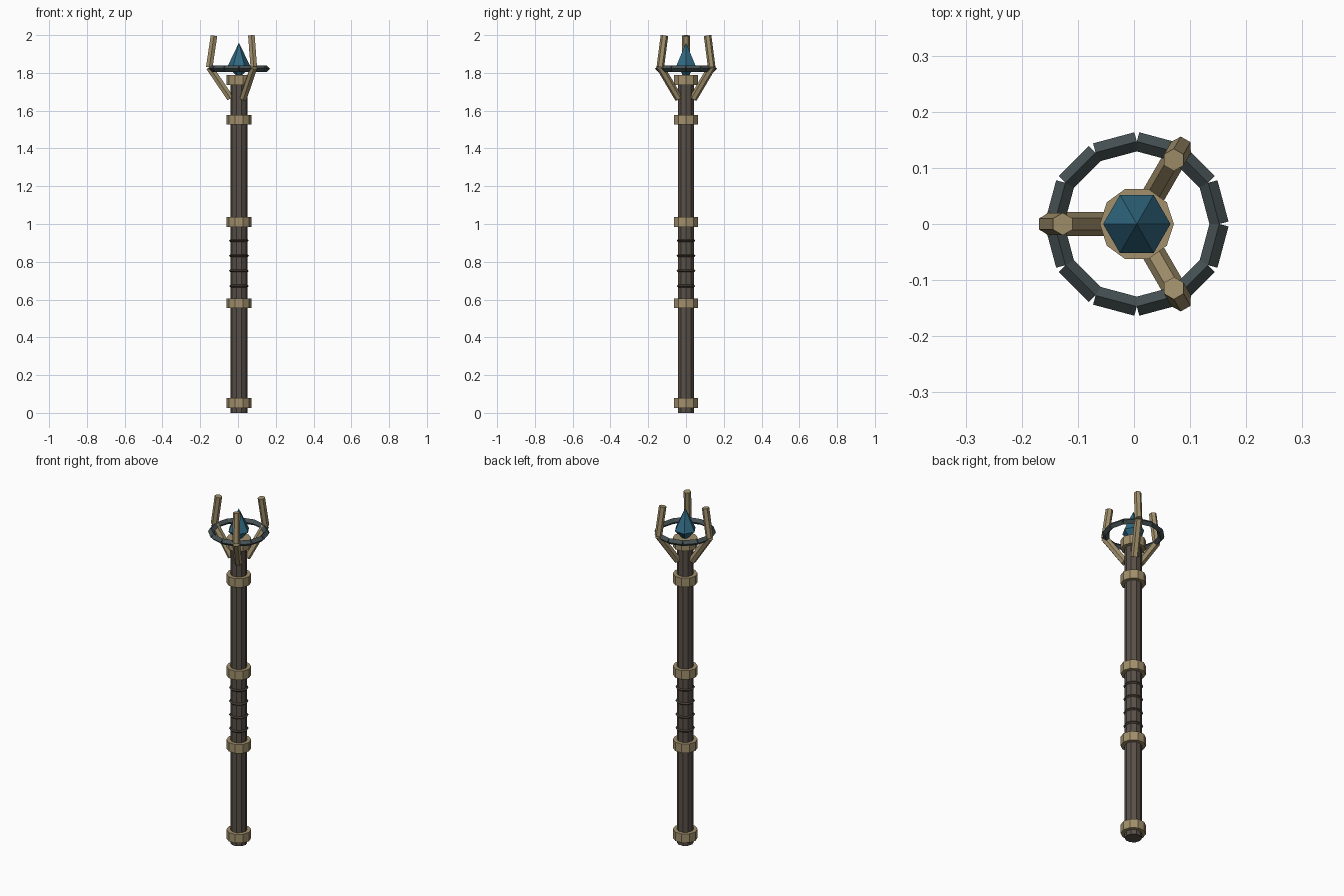
import bpy, bmesh
from math import cos, sin, pi, radians
from mathutils import Vector, Matrix

if "Cube" in bpy.data.objects:
    bpy.data.objects.remove(bpy.data.objects["Cube"])

CX = 0.005  # staff axis, offset because the three prongs are asymmetric in x


def material(name, rgb):
    m = bpy.data.materials.new(name)
    m.diffuse_color = (*rgb, 1)
    m.use_nodes = True
    m.node_tree.nodes["Principled BSDF"].inputs["Base Color"].default_value = m.diffuse_color
    return m


WOOD = material("dark_wood", (0.10, 0.08, 0.065))
GOLD = material("brass", (0.36, 0.28, 0.15))
IRON = material("iron", (0.06, 0.08, 0.085))
GEM = material("blue_crystal", (0.03, 0.14, 0.22))
WRAP = material("grip_wrap", (0.06, 0.045, 0.035))


def finish(bm, name, mat):
    bmesh.ops.recalc_face_normals(bm, faces=bm.faces)
    me = bpy.data.meshes.new(name)
    bm.to_mesh(me)
    bm.free()
    me.materials.append(mat)
    ob = bpy.data.objects.new(name, me)
    ob.location.x = CX
    bpy.context.collection.objects.link(ob)
    return ob


def add_rod(bm, a, b, r, sides, side_axis):
    """Prism from a to b with one corner pointing along side_axis."""
    a, b = Vector(a), Vector(b)
    z = (b - a).normalized()
    x = Vector(side_axis).normalized()
    y = z.cross(x)
    loops = [[bm.verts.new(p + r * (cos(2 * pi * i / sides) * x + sin(2 * pi * i / sides) * y))
              for i in range(sides)] for p in (a, b)]
    for i in range(sides):
        j = (i + 1) % sides
        bm.faces.new((loops[0][i], loops[0][j], loops[1][j], loops[1][i]))
    for l in loops:
        bm.faces.new(l)


def upright(name, z0, z1, r, mat):
    bm = bmesh.new()
    add_rod(bm, (0, 0, z0), (0, 0, z1), r, 10, (1, 0, 0))
    return finish(bm, name, mat)


def polar(r, ang, z):
    return (r * cos(ang), r * sin(ang), z)


# Shaft and brass collars
upright("shaft", 0, 1.77, 0.045, WOOD)
for i, z in enumerate((0.053, 0.58, 1.01, 1.552, 1.762)):
    upright(f"collar_{i + 1}", z - 0.026, z + 0.026, 0.066, GOLD)

# Thin grip bands
for i in range(4):
    bpy.ops.mesh.primitive_torus_add(major_segments=10, minor_segments=4,
                                     major_radius=0.045, minor_radius=0.007,
                                     location=(CX, 0, 0.672 + 0.08 * i))
    ob = bpy.context.object
    ob.name = f"grip_band_{i + 1}"
    ob.data.materials.append(WRAP)

# Halo ring of twelve diamond-section bars
bm = bmesh.new()
for i in range(12):
    add_rod(bm, polar(0.147, radians(30 * i), 1.822),
            polar(0.147, radians(30 * i + 30), 1.822), 0.017, 4, (0, 0, 1))
finish(bm, "halo_ring", IRON)

# Three bent prongs
for i, deg in enumerate((60, 180, 300)):
    t = radians(deg)
    tangent = (-sin(t), cos(t), 0)
    bm = bmesh.new()
    add_rod(bm, polar(0.045, t, 1.665), polar(0.157, t, 1.83), 0.021, 6, tangent)
    add_rod(bm, polar(0.157, t, 1.83), polar(0.132, t, 1.997), 0.02, 6, tangent)
    finish(bm, f"prong_{i + 1}", GOLD)

# Crystal: hexagonal double pyramid
for_tip = ((1.835, 1.96), (1.835, 1.77))
bm = bmesh.new()
waist = [bm.verts.new(polar(0.06, radians(60 * i), 1.835)) for i in range(6)]
for z in (1.96, 1.77):
    tip = bm.verts.new((0, 0, z))
    for i in range(6):
        bm.faces.new((waist[i], waist[(i + 1) % 6], tip))
finish(bm, "crystal", GEM)
